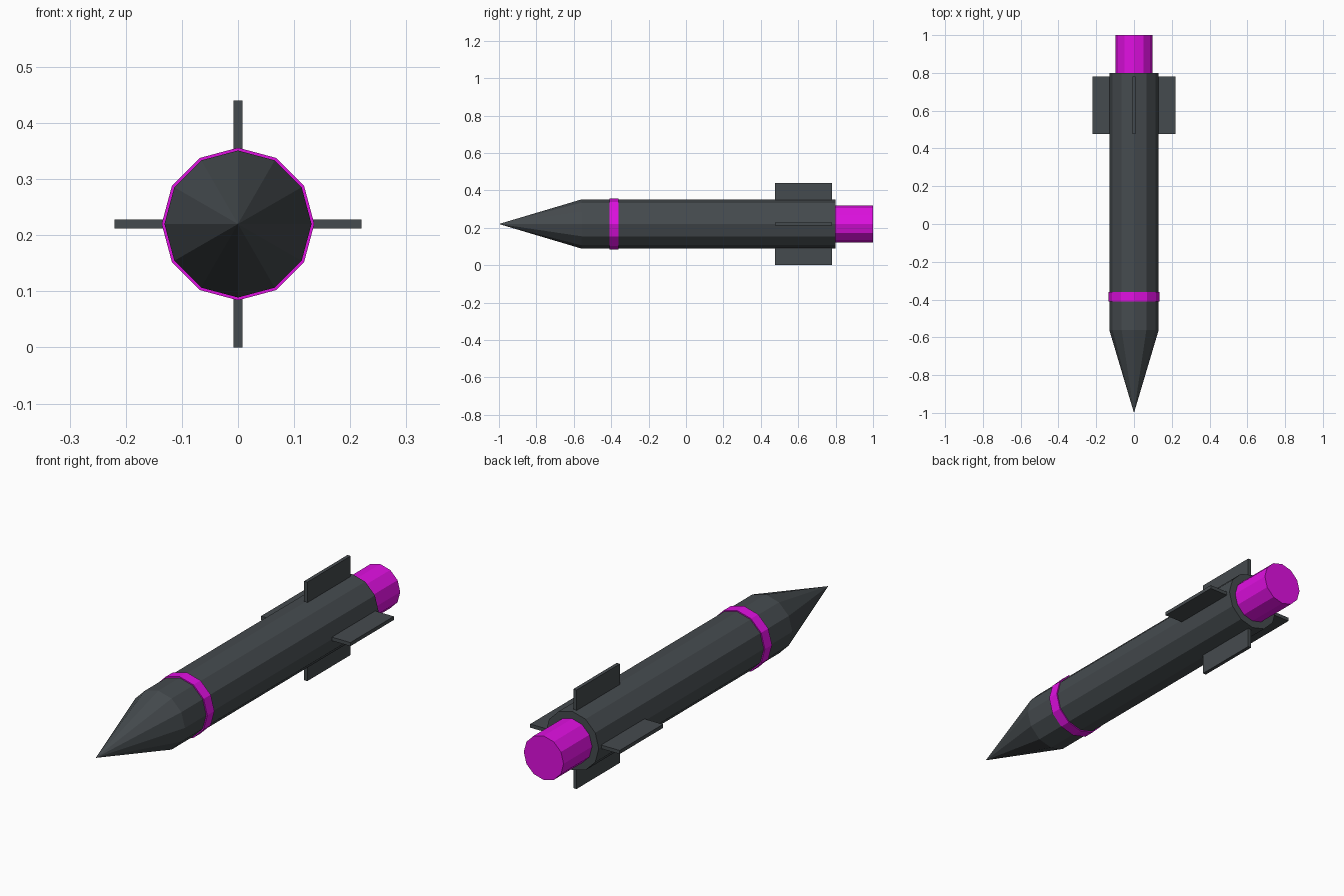
import bpy
import math

cube = bpy.data.objects.get("Cube")
if cube:
    bpy.data.objects.remove(cube, do_unlink=True)

AXIS_Z = 0.22
SIDES = 12


def make_material(name, rgb):
    mat = bpy.data.materials.new(name)
    mat.use_nodes = True
    colour = (*rgb, 1.0)
    mat.diffuse_color = colour
    mat.node_tree.nodes["Principled BSDF"].inputs["Base Color"].default_value = colour
    return mat


charcoal = make_material("charcoal", (0.06, 0.07, 0.077))
magenta = make_material("magenta", (0.74, 0.005, 0.75))


def make_object(name, verts, faces, mat):
    mesh = bpy.data.meshes.new(name)
    mesh.from_pydata(verts, [], faces)
    mesh.materials.append(mat)
    obj = bpy.data.objects.new(name, mesh)
    bpy.context.collection.objects.link(obj)
    return obj


def lathe(name, rings, mat, tip=None):
    """Faceted solid along y from (y, radius) rings, with an optional front point."""
    verts, faces = [], []
    for y, r in rings:
        for i in range(SIDES):
            a = math.tau * i / SIDES
            verts.append((r * math.cos(a), y, AXIS_Z + r * math.sin(a)))
    for k in range(len(rings) - 1):
        for i in range(SIDES):
            j = (i + 1) % SIDES
            a, b = k * SIDES, (k + 1) * SIDES
            faces.append((a + i, a + j, b + j, b + i))
    if tip is None:
        faces.append(tuple(reversed(range(SIDES))))
    else:
        verts.append((0, tip, AXIS_Z))
        faces += [((i + 1) % SIDES, i, len(verts) - 1) for i in range(SIDES)]
    last = (len(rings) - 1) * SIDES
    faces.append(tuple(range(last, last + SIDES)))
    # Flip everything so that normals point outward
    return make_object(name, verts, [f[::-1] for f in faces], mat)


# Body with pointed nose, coloured band and rear nozzle
lathe("body", [(-0.56, 0.131), (0.80, 0.131)], charcoal, tip=-1.0)
lathe("band", [(-0.41, 0.136), (-0.36, 0.136)], magenta)
lathe("nozzle", [(0.78, 0.098), (1.0, 0.098)], magenta)

# Four flat fins around the tail
for n, name in enumerate(("left_fin", "top_fin", "right_fin", "bottom_fin")):
    bpy.ops.mesh.primitive_cube_add(size=1)
    fin = bpy.context.object
    fin.name = name
    angle = n * math.pi / 2
    reach = 0.165
    fin.location = (reach * math.cos(angle), 0.628, AXIS_Z + reach * math.sin(angle))
    fin.rotation_euler = (0, -angle, 0)
    fin.scale = (0.11, 0.305, 0.016)
    fin.data.materials.append(charcoal)
